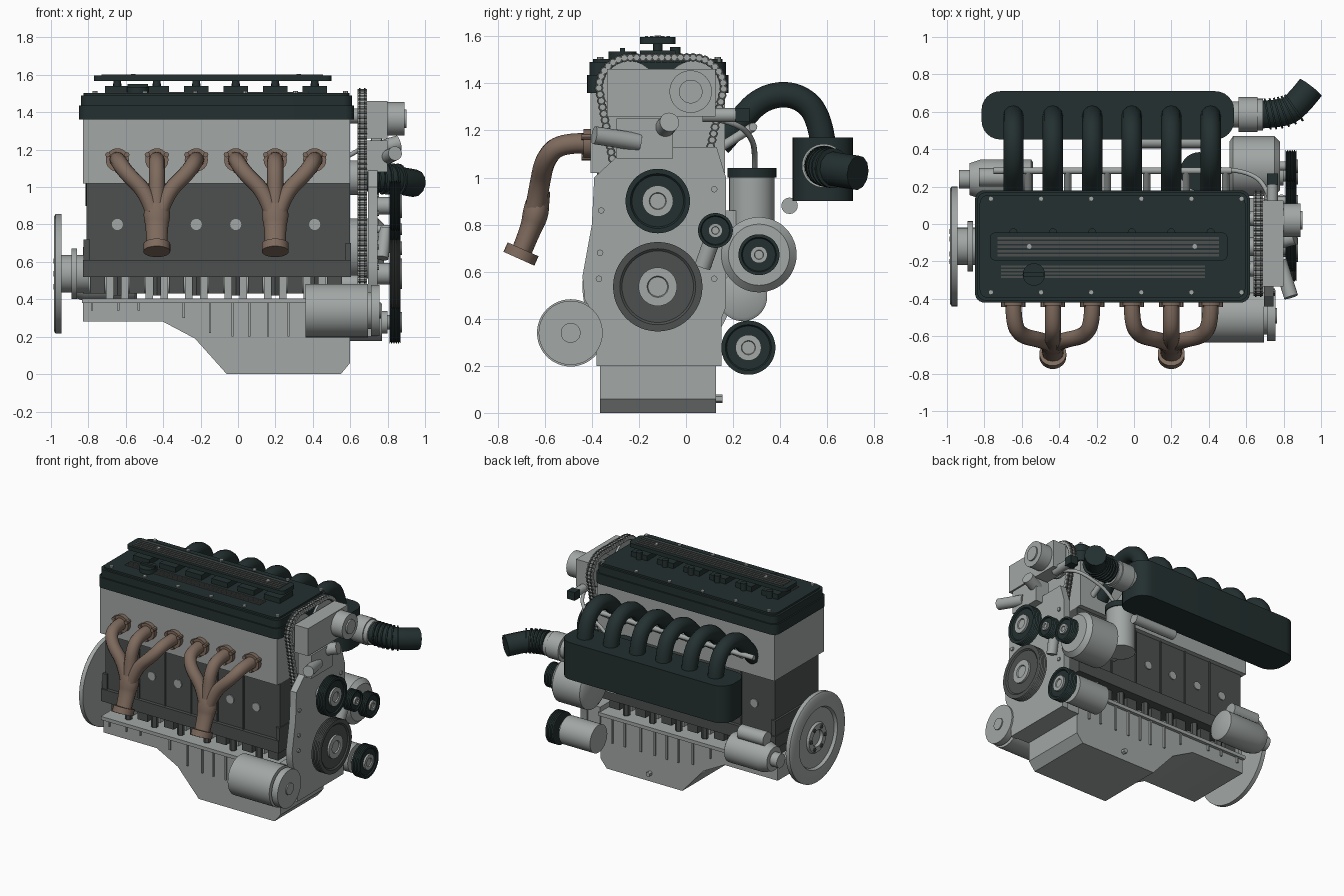
import bpy, bmesh, math
from mathutils import Matrix, Vector

cube = bpy.data.objects.get("Cube")
if cube:
    bpy.data.objects.remove(cube, do_unlink=True)


def material(name, rgb):
    m = bpy.data.materials.new(name)
    m.use_nodes = True
    m.diffuse_color = (*rgb, 1)
    m.node_tree.nodes["Principled BSDF"].inputs["Base Color"].default_value = (*rgb, 1)
    return m


LIGHT = material("light grey metal", (0.36, 0.39, 0.38))
DARK = material("dark grey iron", (0.075, 0.08, 0.08))
TEAL = material("black green", (0.017, 0.029, 0.029))
BROWN = material("brown exhaust", (0.21, 0.145, 0.11))


def finish(name, bm, *mats):
    bmesh.ops.recalc_face_normals(bm, faces=bm.faces)
    for f in bm.faces:
        f.smooth = True
    for e in bm.edges:
        e.smooth = e.calc_face_angle(0) < 0.6
    me = bpy.data.meshes.new(name)
    bm.to_mesh(me)
    bm.free()
    for m in mats:
        me.materials.append(m)
    ob = bpy.data.objects.new(name, me)
    bpy.context.collection.objects.link(ob)
    return ob


def boxes(name, spans, mat, round_r=0):
    """Boxes given as (x0, x1, y0, y1, z0, z1); round_r rounds upright edges."""
    bm = bmesh.new()
    for x0, x1, y0, y1, z0, z1 in spans:
        mtx = Matrix.Translation(((x0 + x1) / 2, (y0 + y1) / 2, (z0 + z1) / 2))
        bmesh.ops.create_cube(bm, size=1, matrix=mtx @ Matrix.Diagonal((x1 - x0, y1 - y0, z1 - z0, 1)))
    if round_r:
        up = [e for e in bm.edges if abs(e.verts[0].co.z - e.verts[1].co.z) > 1e-4]
        bmesh.ops.bevel(bm, geom=up, offset=round_r, segments=6, profile=0.5, affect='EDGES')
    return finish(name, bm, mat)


def rods(name, items, mat, seg=24):
    """Cylinders given as (start, end, radius)."""
    bm = bmesh.new()
    for a, b, r in items:
        a, b = Vector(a), Vector(b)
        mtx = Matrix.Translation((a + b) / 2) @ (b - a).to_track_quat('Z', 'Y').to_matrix().to_4x4()
        bmesh.ops.create_cone(bm, cap_ends=True, segments=seg, radius1=r, radius2=r,
                              depth=(b - a).length, matrix=mtx)
    return finish(name, bm, mat)


def lathe(name, profile, y, z, mat, hub_mat=None, hub_r=0, seg=48):
    """Turn (x, radius) pairs around an axis along x; faces inside hub_r take hub_mat."""
    bm = bmesh.new()
    rings = [[bm.verts.new((x, y + r * math.cos(t), z + r * math.sin(t)))
              for t in (math.tau * i / seg for i in range(seg))] for x, r in profile]
    for a, b in zip(rings, rings[1:]):
        for i in range(seg):
            j = (i + 1) % seg
            bm.faces.new((a[i], a[j], b[j], b[i]))
    bm.faces.new(rings[0])
    bm.faces.new(rings[-1])
    for f in bm.faces:
        if hub_mat and all(math.hypot(v.co.y - y, v.co.z - z) < hub_r + 1e-4 for v in f.verts):
            f.material_index = 1
    return finish(name, bm, mat, hub_mat or mat)


def prism(name, outline, axis, lo, hi, mat):
    bm = bmesh.new()
    place = (lambda p, d: (d, *p)) if axis == 'X' else (lambda p, d: (p[0], d, p[1]))
    ends = [[bm.verts.new(place(p, d)) for p in outline] for d in (lo, hi)]
    for ring in ends:
        bm.faces.new(ring)
    for i in range(len(outline)):
        j = (i + 1) % len(outline)
        bm.faces.new((ends[0][i], ends[0][j], ends[1][j], ends[1][i]))
    return finish(name, bm, mat)


def tube(name, pts, r, mat):
    radii = r if isinstance(r, list) else [r] * len(pts)
    cu = bpy.data.curves.new(name, 'CURVE')
    cu.dimensions, cu.bevel_depth, cu.bevel_resolution = '3D', 1, 4
    cu.use_fill_caps = True
    sp = cu.splines.new('NURBS')
    sp.points.add(len(pts) - 1)
    for p, co, rad in zip(sp.points, pts, radii):
        p.co, p.radius = (*co, 1), rad
    sp.order_u, sp.use_endpoint_u, sp.resolution_u = 3, True, 6
    tmp = bpy.data.objects.new(name + " path", cu)
    bpy.context.collection.objects.link(tmp)
    bpy.context.view_layer.update()
    me = bpy.data.meshes.new_from_object(tmp.evaluated_get(bpy.context.evaluated_depsgraph_get()))
    bpy.data.objects.remove(tmp, do_unlink=True)
    me.materials.clear()
    me.materials.append(mat)
    ob = bpy.data.objects.new(name, me)
    bpy.context.collection.objects.link(ob)
    return ob


CY, CZ = -0.12, 0.536                        # crank axis
PORTS = [-0.645 + 0.211 * i for i in range(6)]

# Oil sump with flange, ribs and drain plug
prism("sump", [(-.83, .39), (-.83, .28), (-.4, .28), (-.23, .19), (-.06, 0), (.55, 0), (.6, .06), (.6, .39)],
      'Y', -.366, .128, LIGHT)
boxes("sump_flange", [(-.835, .605, -.39, .15, .38, .405)], LIGHT)
rib_x = [(-.78, .34), (-.64, .34), (-.53, .34), (-.29, .3), (-.15, .22), (-.03, .2), (.06, .2), (.16, .2), (.27, .2), (.4, .2), (.5, .2)]
boxes("sump_ribs", [(x - .006, x + .006, -.378, .14, z, .39) for x, z in rib_x], LIGHT)
rods("drain_plug", [((.2, .12, .06), (.2, .155, .06), .018)], LIGHT, 6)

# Cylinder block
boxes("block", [(-.81, .6, -.37, .13, .6, 1.02)], DARK)
boxes("block_skirt", [(-.83, .605, -.395, .155, .52, .61), (-.825, -.79, -.385, .145, .6, .72), (.575, .605, -.385, .145, .6, .7)], DARK)
boxes("block_ribs", [(x + .1, x + .112, -.378, .138, .61, 1.02) for x in PORTS[:-1]], DARK)
rods("core_plugs", [((x, -.377, .8), (x, .137, .8), .03) for x in PORTS], LIGHT, 16)

# Crankshaft and bearing caps between block and sump
rods("crankshaft", [((-.83, CY, .48), (.68, CY, .48), .05)], LIGHT)
boxes("bearing_caps", [(x - .145, x - .065, -.33, .09, .43, .53) for x in PORTS + [.84 - .22]], DARK)
boxes("crank_webs", [(x + s - .02, x + s + .02, -.25, .01, .4, .52) for x in PORTS for s in (-.04, .04)], LIGHT)
rods("cap_bolts", [((x, y, .42), (x, y, .52), .025) for x in PORTS for y in (-.34, .1)], DARK, 6)

# Cylinder head and cam cover
boxes("cylinder_head", [(-.83, .6, -.405, .165, 1.02, 1.37)], LIGHT)
boxes("cover_band", [(-.85, .62, -.42, .18, 1.36, 1.435)], TEAL, .05)
boxes("cover_top", [(-.84, .61, -.41, .17, 1.435, 1.49)], TEAL, .05)
boxes("cover_lip", [(-.825, .595, -.395, .155, 1.49, 1.503)], TEAL, .045)
rods("cover_bolts", [((-.765 + i * .268, y, 1.48), (-.765 + i * .268, y, 1.513), .014)
                     for i in range(6) for y in (-.365, .135)], LIGHT, 8)
rods("filler_cap", [((-.535, -.27, 1.5), (-.535, -.27, 1.535), .06)], TEAL)
boxes("filler_grip", [(-.59, -.48, -.28, -.26, 1.53, 1.55)], TEAL)
boxes("ignition_plate", [(-.77, .5, -.195, -.045, 1.568, 1.597)], TEAL, .03)
boxes("plate_stripes", [(-.73, .455, y, y + .014, 1.594, 1.601) for y in (-.175, -.152, -.129, -.106, -.083)], DARK)
boxes("cover_stripes", [(-.71, .38, y, y + .011, 1.5, 1.508) for y in (-.29, -.271, -.252, -.233)], DARK)
rods("plate_screws", [((x, -.12, 1.58), (x, -.12, 1.604), .013) for x in (-.56, .325)], LIGHT, 8)
boxes("ignition_coils", [(x - .065, x + .065, -.195, -.045, 1.5, 1.54) for x in PORTS], TEAL)
rods("coil_stalks", [((x, -.045, 1.5), (x, -.045, 1.555), .022) for x in PORTS]
     + [((x, -.12, 1.53), (x, -.12, 1.575), .02) for x in PORTS], TEAL, 12)

# Intake plenum, runners, fuel rail
boxes("intake_plenum", [(-.815, .535, .452, .71, .9, 1.17)], TEAL, .1)
for x in PORTS:
    tube("intake_runner", [(x, .14, 1.14), (x, .22, 1.23), (x, .32, 1.34), (x, .46, 1.36), (x, .57, 1.27), (x, .585, 1.12)], .054, TEAL)
rods("fuel_rail", [((-.75, .285, 1.215), (.52, .285, 1.215), .018)], LIGHT, 12)
rods("injectors", [((x + .08, .15, 1.13), (x + .08, .285, 1.215), .02) for x in PORTS], LIGHT, 12)
rods("plenum_valve", [((.03, .44, .88), (.37, .44, .88), .035)], LIGHT, 16)

# Throttle body and ribbed air hose
lathe("throttle_body", [(.5, .07), (.56, .07), (.56, .093), (.66, .093), (.66, .085), (.69, .085)], .585, 1.05, LIGHT)
tube("air_hose", [(.68, .585, 1.05), (.78, .59, 1.05), (.86, .62, 1.035), (.945, .73, 1.02)], .074, TEAL)
rods("hose_ribs", [((.71 + .028 * i, .587 + .0012 * i * i, 1.05 - .002 * i),
                    (.72 + .028 * i, .589 + .0014 * i * i, 1.05 - .002 * i), .085) for i in range(6)], TEAL)

# Exhaust: two groups of three pipes joining in a collector
rods("exhaust_flanges", [((x, -.4, 1.145), (x, -.435, 1.145), .062) for x in PORTS], BROWN)
rods("exhaust_studs", [((x + .058 * math.cos(a), -.4, 1.145 + .058 * math.sin(a)),
                        (x + .058 * math.cos(a), -.445, 1.145 + .058 * math.sin(a)), .014)
                       for x in PORTS for a in (0.5, 2.64, 4.71)], BROWN, 8)
for cx in (PORTS[1], PORTS[4]):
    for s in (-.211, 0, .211):
        tube("exhaust_pipe", [(cx + s, -.41, 1.145), (cx + s, -.53, 1.15), (cx + s * .8, -.6, 1.08),
                              (cx + s * .25, -.622, .97), (cx + s * .1, -.64, .87)], .043, BROWN)
    col = tube("exhaust_collector", [(0, -.615, .95), (0, -.63, .9), (0, -.64, .84), (0, -.66, .78), (0, -.705, .67)],
               [.04, .05, .056, .044, .043], BROWN)
    col.data.transform(Matrix.Translation((cx, 0, 0)) @ Matrix.Scale(1.3, 4, (1, 0, 0)))
    rods("collector_flange", [((cx, -.692, .695), (cx, -.71, .655), .072)], BROWN)

# Timing chain, sprockets and covers
loop = [(-.24 + .13 * math.cos(t), 1.38 + .13 * math.sin(t)) for t in (math.pi - i * .2 for i in range(9))]
loop += [(.03 + .13 * math.cos(t), 1.38 + .13 * math.sin(t)) for t in (math.pi / 2 - i * .2 for i in range(9))]
loop += [(CY + .09 * math.cos(t), CZ + .09 * math.sin(t)) for t in (-i * .35 for i in range(10))]
links = []
for a, b in zip(loop, loop[1:] + loop[:1]):
    a, b = Vector(a), Vector(b)
    n = max(1, round((b - a).length / .028))
    links += [a.lerp(b, i / n) for i in range(n)]
rods("chain_rollers", [((.64, *p), (.69, *p), .014) for p in links], LIGHT, 8)
rods("chain_plates", [((x, *p), (x + .008, *p), .019) for p in links for x in (.648, .674)], DARK, 8)
for y in (-.24, .03):
    lathe("cam_sprocket", [(.6, .04), (.655, .04), (.655, .115), (.672, .115)], y, 1.38, LIGHT)
prism("timing_cover", [(-.38, .2), (.15, .2), (.15, .4), (.17, .45), (.17, 1), (.13, 1.13), (-.25, 1.13), (-.39, 1),
                       (-.4, .8), (-.44, .58), (-.43, .48), (-.38, .4)], 'X', .695, .745, LIGHT)
boxes("cover_foot", [(.595, .7, -.37, .14, .2, .44)], LIGHT)
rods("cover_screws", [((.74, y, z), (.755, y, z), .014) for y, z in
                      ((-.36, .86), (-.365, .68), (-.37, .57), (.12, .95), (.12, .57))], LIGHT, 8)
boxes("cam_drive_housing", [(.69, .8, -.335, .125, 1.26, 1.46)], LIGHT)
lathe("cam_sensor", [(.79, .09), (.89, .09), (.89, .05), (.9, .05)], .02, 1.365, LIGHT)
boxes("water_housing", [(.69, .8, -.295, -.055, 1.08, 1.25)], LIGHT)
rods("water_outlet", [((.78, -.2, 1.15), (.84, -.39, 1.18), .038), ((.74, -.1, 1.2), (.86, -.07, 1.235), .042)], LIGHT)
rods("oil_valve", [((.74, .07, 1.265), (.74, .21, 1.265), .03)], LIGHT, 16)
boxes("valve_plug", [(.71, .77, .21, .27, 1.235, 1.295)], TEAL)
tube("oil_line", [(.73, .12, 1.25), (.7, .22, 1.23), (.6, .28, 1.17), (.45, .295, 1.1), (.38, .29, 1)], .012, LIGHT)

# Belt pulleys, each with a light hub and grooved rim
for name, y, z, r, hub, mat in (("crank_pulley", CY, CZ, .19, .082, DARK), ("water_pump_pulley", CY, .9, .137, .066, TEAL),
                                ("tensioner_pulley", .125, .775, .074, .03, TEAL), ("alternator_pulley", .31, .672, .087, .036, TEAL),
                                ("compressor_pulley", .265, .277, .115, .055, TEAL)):
    rim = [(.81 + .006 * i, r - (.01 if i % 2 else 0)) for i in range(11)]
    lathe(name, [(.73, hub * .7), (.81, hub * .7)] + rim + [(.87, r * .85), (.862, r * .8), (.862, hub), (.876, hub),
                 (.876, hub * .55), (.868, hub * .5)], y, z, mat, LIGHT, hub)
rods("tensioner_arm", [((.77, .07, .62), (.79, .125, .775), .035)], LIGHT, 16)

# Accessories
lathe("alternator", [(.51, .13), (.53, .16), (.75, .16), (.78, .13)], .31, .672, LIGHT)
lathe("compressor", [(.52, .1), (.77, .1), (.77, .06), (.8, .06)], .265, .277, LIGHT)
lathe("steering_pump", [(.36, .143), (.695, .143), (.695, .1), (.71, .1), (.71, .136), (.757, .136), (.757, .042), (.765, .042)],
      -.49, .34, LIGHT)
rods("oil_filter", [((.35, .28, .7), (.35, .28, 1.0), .097)], LIGHT, 32)
rods("oil_filter_cap", [((.35, .28, 1.0), (.35, .28, 1.04), .104)], TEAL, 32)
boxes("oil_filter_bracket", [(.28, .42, .12, .26, .72, .86)], LIGHT)
lathe("starter_motor", [(-.935, .05), (-.88, .05), (-.88, .085), (-.82, .105), (-.55, .105), (-.54, .09)], .24, .495, LIGHT)
rods("starter_solenoid", [((-.83, .25, .63), (-.62, .25, .63), .05)], LIGHT)

# Flywheel with hub
lathe("flywheel", [(-.955, .06), (-.98, .06), (-.98, .1), (-.965, .11), (-.965, .21), (-.985, .22), (-.985, .305), (-.975, .32),
                   (-.945, .32), (-.945, .1), (-.89, .1), (-.89, .135), (-.86, .135), (-.86, .1), (-.8, .1)],
      CY, CZ, LIGHT, seg=64)
rods("flywheel_bolts", [((-.96, CY + .08 * math.cos(a), CZ + .08 * math.sin(a)),
                         (-.987, CY + .08 * math.cos(a), CZ + .08 * math.sin(a)), .014)
                        for a in (math.tau * i / 6 for i in range(6))], DARK, 8)
